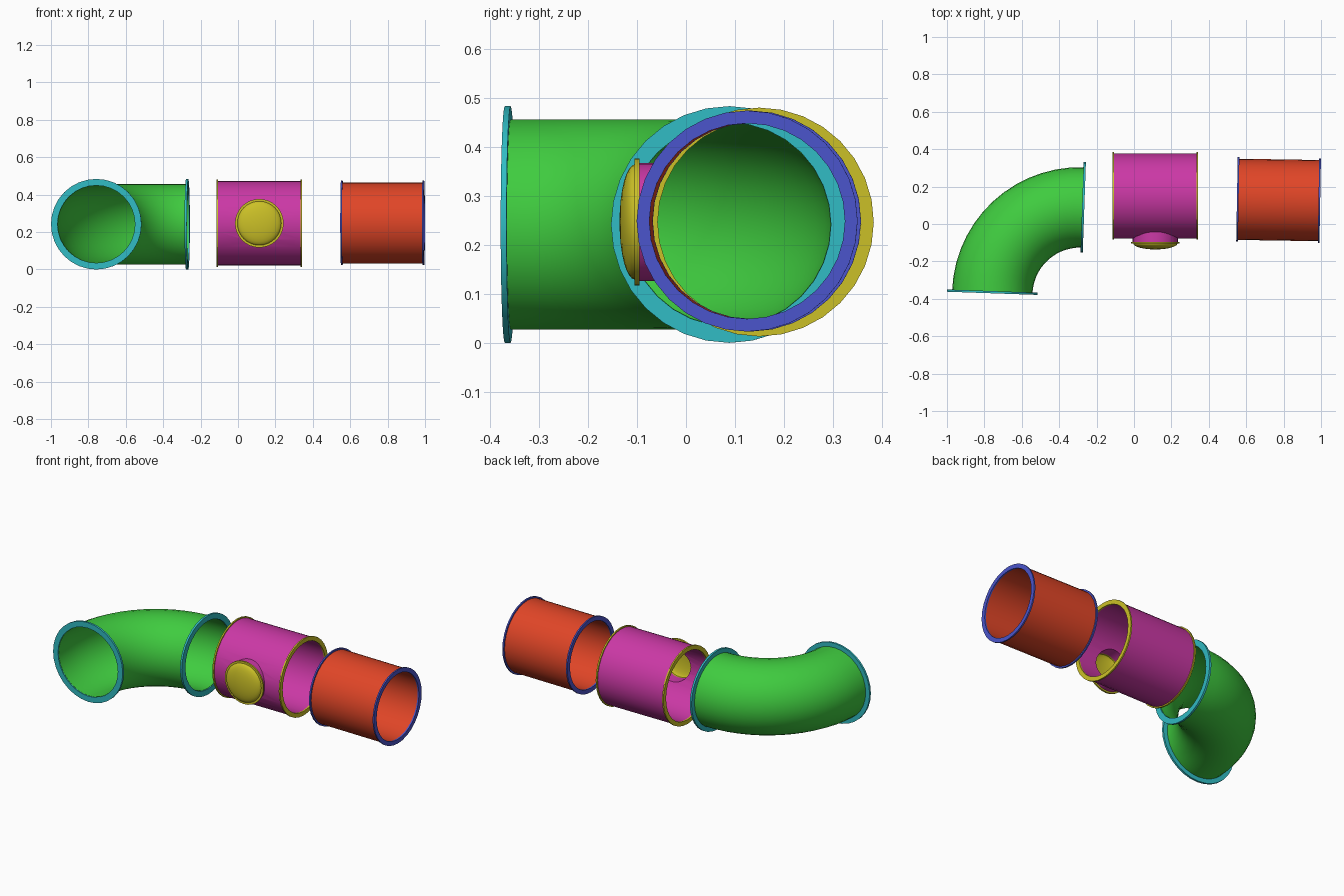
import bpy, bmesh
from math import sin, cos, pi, radians

if "Cube" in bpy.data.objects:
    bpy.data.objects.remove(bpy.data.objects["Cube"])

SIDES = 32


def material(name, rgb):
    m = bpy.data.materials.new(name)
    m.diffuse_color = (*rgb, 1)
    m.use_nodes = True
    m.node_tree.nodes["Principled BSDF"].inputs["Base Color"].default_value = m.diffuse_color
    return m


GREEN = material("green", (0.05, 0.6, 0.05))
CYAN = material("cyan", (0.03, 0.5, 0.55))
MAGENTA = material("magenta", (0.6, 0.04, 0.38))
YELLOW = material("yellow", (0.6, 0.53, 0.02))
RED = material("red", (0.75, 0.06, 0.02))
BLUE = material("blue", (0.07, 0.09, 0.6))


def sweep(name, rings, z, mat=None, loop=False, caps=False):
    """Skin circles given as (x, y, heading, radius), all at height z."""
    bm = bmesh.new()
    loops = []
    for x, y, a, r in rings:
        loops.append([bm.verts.new((x - sin(a) * r * cos(t), y + cos(a) * r * cos(t), z + r * sin(t)))
                      for t in (2 * pi * i / SIDES for i in range(SIDES))])
    for k in range(len(loops) - (0 if loop else 1)):
        p, q = loops[k], loops[(k + 1) % len(loops)]
        for i in range(SIDES):
            j = (i + 1) % SIDES
            bm.faces.new((p[i], p[j], q[j], q[i]))
    if caps:
        bm.faces.new(loops[0])
        bm.faces.new(loops[-1])
    bmesh.ops.recalc_face_normals(bm, faces=bm.faces)
    me = bpy.data.meshes.new(name)
    bm.to_mesh(me)
    bm.free()
    ob = bpy.data.objects.new(name, me)
    bpy.context.collection.objects.link(ob)
    if mat:
        me.materials.append(mat)
    return ob


def tube(name, path, ro, ri, z, mat):
    """Hollow pipe wall along a path of (x, y, heading)."""
    rings = [(*p, ro) for p in path] + [(*p, ri) for p in reversed(path)]
    return sweep(name, rings, z, mat, loop=True)


def solid(name, path, r, z, mat=None):
    return sweep(name, [(*p, r) for p in path], z, mat, caps=True)


def flange(name, station, ro, ri, z, t, mat):
    x, y, a = station
    ends = [(x + cos(a) * d, y + sin(a) * d, a) for d in (-t / 2, t / 2)]
    return tube(name, ends, ro, ri, z, mat)


# Elbow: quarter bend with a flange at each mouth
cx, cy, R, ez = -0.288, -0.381, 0.47, 0.242
path = []
for i in range(15):
    a = radians(178 - 90 * i / 14)
    path.append((cx + R * cos(a), cy + R * sin(a), a - pi / 2))
tube("elbow_pipe", path, 0.215, 0.207, ez, GREEN)
flange("elbow_flange_front", path[0], 0.242, 0.208, ez, 0.012, CYAN)
flange("elbow_flange_side", path[-1], 0.242, 0.208, ez, 0.012, CYAN)

# Tee: main pipe with a short branch to the front, bored through
ty, tz, bx = 0.15, 0.247, 0.114
tee = solid("tee_pipe", [(-0.111, ty, 0), (0.339, ty, 0)], 0.227, tz, MAGENTA)
branch = solid("branch", [(bx, ty, -pi / 2), (bx, -0.096, -pi / 2)], 0.121, tz)
bore = solid("bore", [(-0.3, ty, 0), (0.5, ty, 0)], 0.209, tz)
branch_bore = solid("branch_bore", [(bx, ty, -pi / 2), (bx, -0.2, -pi / 2)], 0.105, tz)
for cutter, op in ((branch, 'UNION'), (bore, 'DIFFERENCE'), (branch_bore, 'DIFFERENCE')):
    m = tee.modifiers.new(cutter.name, 'BOOLEAN')
    m.operation, m.object, m.solver = op, cutter, 'EXACT'
tee.data = bpy.data.meshes.new_from_object(
    tee.evaluated_get(bpy.context.evaluated_depsgraph_get()))
tee.modifiers.clear()
for cutter in (branch, bore, branch_bore):
    bpy.data.objects.remove(cutter)
for side, x in (("left", -0.111), ("right", 0.339)):
    flange("tee_flange_" + side, (x, ty, 0), 0.234, 0.208, tz, 0.009, YELLOW)

# Branch flange and domed cover
flange("branch_flange", (bx, -0.1, -pi / 2), 0.13, 0.105, tz, 0.01, YELLOW)
dome = [(bx, -0.104 - 0.032 * sin(t), -pi / 2, max(0.118 * cos(t), 0.002))
        for t in (pi / 2 * i / 8 for i in range(9))]
dome += [(bx, -0.104 - 0.026 * sin(t), -pi / 2, max(0.11 * cos(t), 0.002))
         for t in (pi / 2 * i / 8 for i in range(8, -1, -1))]
half = len(dome) // 2
cover = sweep("branch_cover", dome, tz, YELLOW, loop=True)
bm = bmesh.new()
bm.from_mesh(cover.data)
bmesh.ops.remove_doubles(bm, verts=[v for v in bm.verts if abs(v.co.x - bx) < 0.003], dist=0.005)
bm.to_mesh(cover.data)
bm.free()

# Straight pipe with two flanges
sa = radians(-1)
ends = [(0.555, 0.132, sa), (0.991, 0.125, sa)]
tube("straight_pipe", ends, 0.217, 0.201, 0.249, RED)
for side, e in zip(("left", "right"), ends):
    flange("straight_flange_" + side, e, 0.226, 0.2, 0.249, 0.009, BLUE)

# Smooth walls, crisp rims
bpy.ops.object.select_all(action='DESELECT')
for ob in bpy.context.collection.objects:
    ob.select_set(True)
bpy.context.view_layer.objects.active = tee
bpy.ops.object.shade_smooth_by_angle(angle=radians(35))
